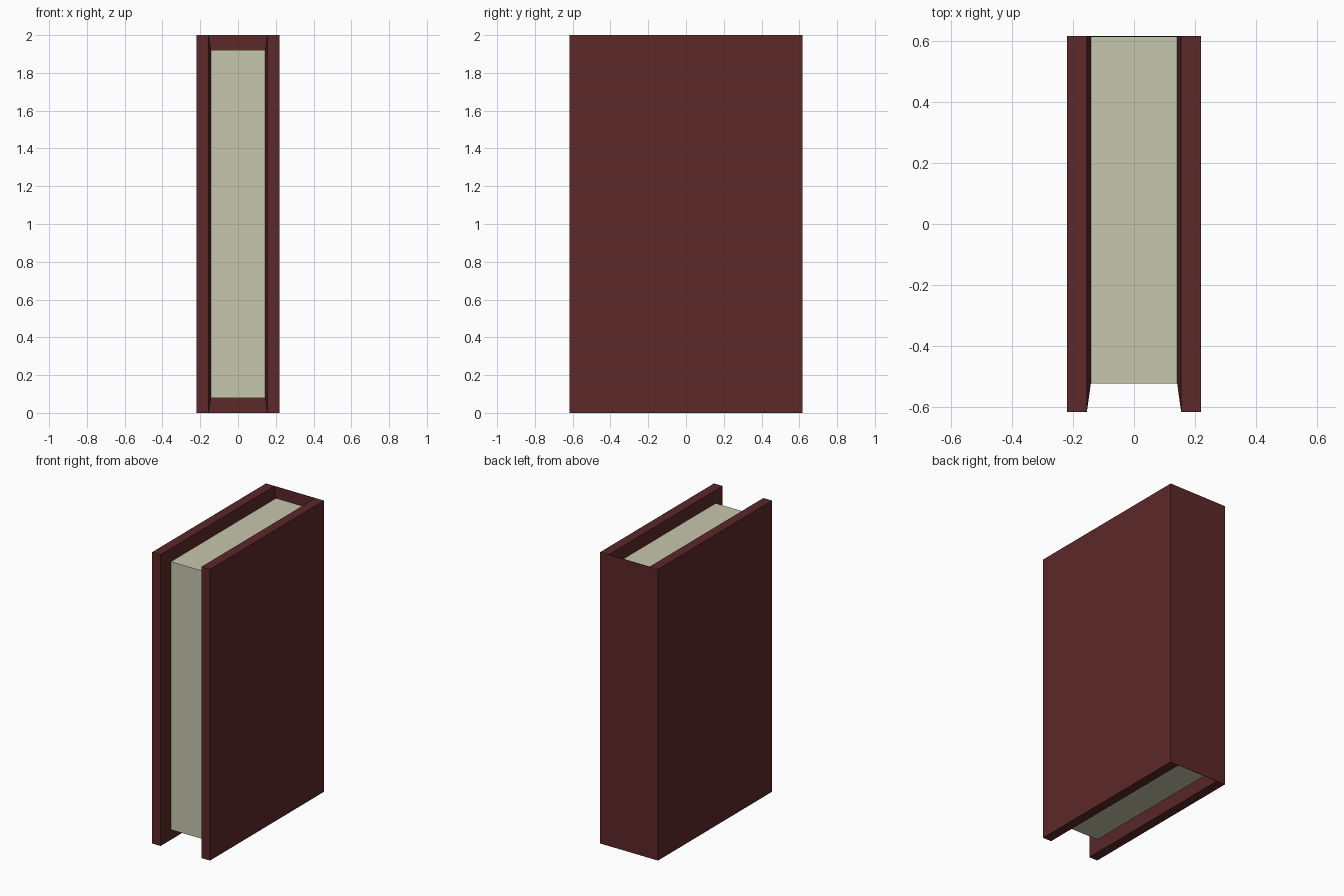
import bpy, bmesh

if "Cube" in bpy.data.objects:
    bpy.data.objects.remove(bpy.data.objects["Cube"])

X_OUT, X_RIM, X_PAGE = 0.22, 0.155, 0.142
Y, Z = 0.618, 2.0
Y_SPINE = 0.615          # inner face of the thin spine
Y_FORE, MARGIN = -0.525, 0.08


def material(name, color):
    mat = bpy.data.materials.new(name)
    mat.diffuse_color = (*color, 1)
    mat.use_nodes = True
    mat.node_tree.nodes["Principled BSDF"].inputs["Base Color"].default_value = mat.diffuse_color
    return mat


def loft(name, layers, mat):
    """Stack rectangles (x, y0, y1, z0, z1) along x into a closed flat-faced solid."""
    bm = bmesh.new()
    rings = [[bm.verts.new((x, y, z)) for y, z in
              ((y0, z0), (y1, z0), (y1, z1), (y0, z1))]
             for x, y0, y1, z0, z1 in layers]
    for a, b in zip(rings, rings[1:]):
        for i in range(4):
            j = (i + 1) % 4
            bm.faces.new((a[i], a[j], b[j], b[i]))
    bm.faces.new(rings[0])
    bm.faces.new(rings[-1])
    bmesh.ops.recalc_face_normals(bm, faces=bm.faces)
    mesh = bpy.data.meshes.new(name)
    bm.to_mesh(mesh)
    bm.free()
    mesh.materials.append(mat)
    obj = bpy.data.objects.new(name, mesh)
    bpy.context.collection.objects.link(obj)
    return obj


leather = material("cover_red", (0.107, 0.021, 0.022))
paper = material("paper", (0.565, 0.57, 0.42))

# Cover boards: inner faces slope in from the rim to the page block
full = (-Y, Y_SPINE, 0, Z)
block = (Y_FORE, Y_SPINE, MARGIN, Z - MARGIN)
boards = loft("cover_boards", [(X_OUT, *full), (X_RIM, *full), (X_PAGE, *block)], leather)
boards.modifiers.new("Mirror", 'MIRROR').use_axis[0] = True

# Thin spine sheet closing the back
spine = (Y_SPINE, Y, 0, Z)
loft("spine", [(-X_OUT, *spine), (X_OUT, *spine)], leather)

# Page block
loft("pages", [(-X_PAGE, *block), (X_PAGE, *block)], paper)
